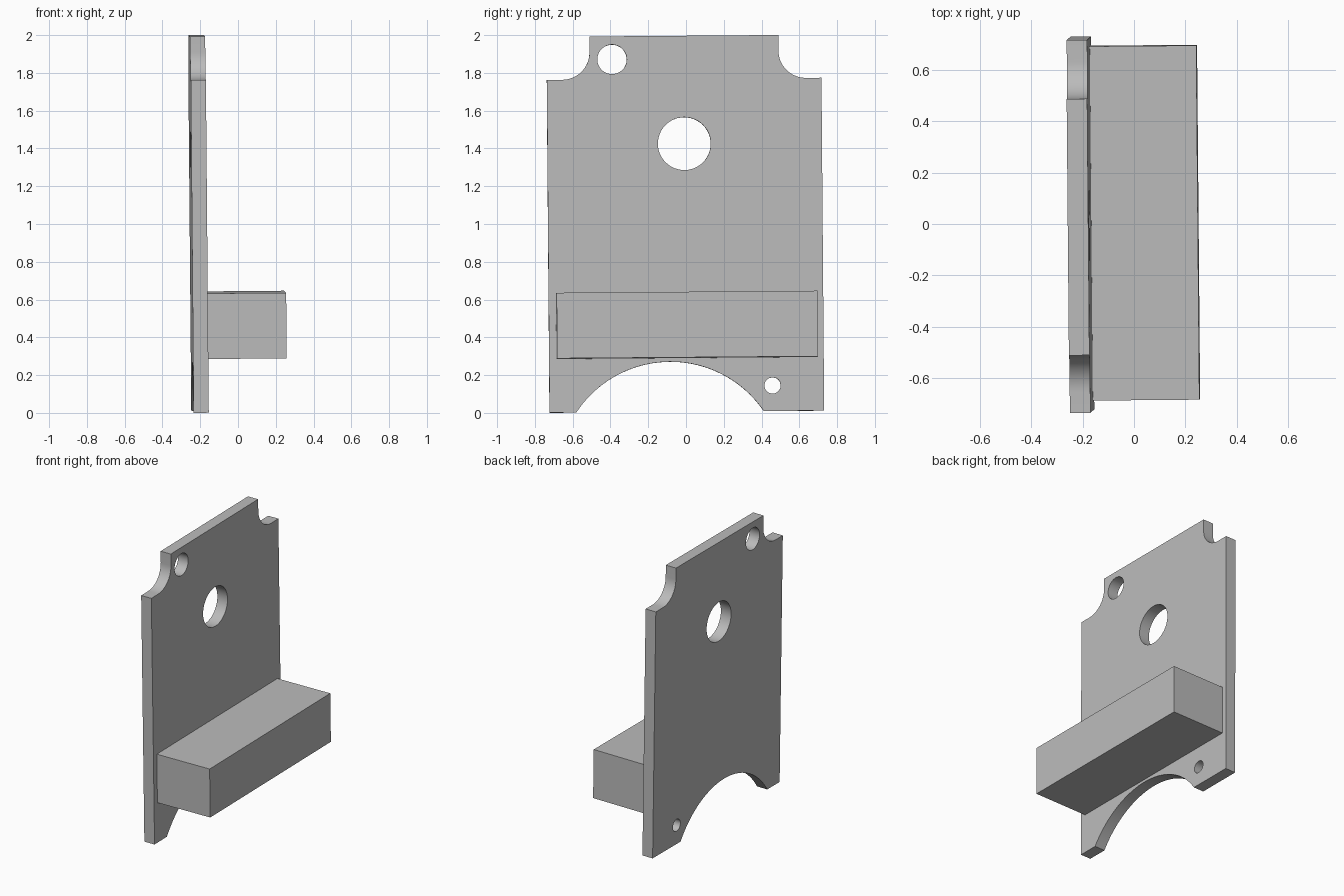
import bpy
import bmesh
from math import sin, cos, asin, pi
from mathutils import Matrix, Vector

cube = bpy.data.objects.get("Cube")
if cube:
    bpy.data.objects.remove(cube, do_unlink=True)

grey = bpy.data.materials.new("plain grey")
grey.use_nodes = True
COLOUR = (0.5, 0.5, 0.5, 1)
grey.diffuse_color = COLOUR
grey.node_tree.nodes["Principled BSDF"].inputs["Base Color"].default_value = COLOUR

# The whole bracket stands very slightly askew
TILT = (0.008, -0.0087, 0.0087)


def arc(cy, cz, radius, start, end, steps):
    """Points of an arc in the YZ plane."""
    return [(cy + radius * cos(a), cz + radius * sin(a))
            for a in (start + (end - start) * i / steps for i in range(steps + 1))]


def circle(cy, cz, radius, steps=48):
    return arc(cy, cz, radius, 0, 2 * pi, steps)[:-1]


def extruded(name, loops, x0, x1):
    """Fill the outline (first loop) with its holes and extrude along x."""
    bm = bmesh.new()
    for loop in loops:
        verts = [bm.verts.new((x0, y, z)) for y, z in loop]
        for a, b in zip(verts, verts[1:] + verts[:1]):
            bm.edges.new((a, b))
    bmesh.ops.triangle_fill(bm, use_beauty=True, use_dissolve=False,
                            edges=bm.edges[:], normal=Vector((1, 0, 0)))
    made = bmesh.ops.extrude_face_region(bm, geom=bm.faces[:], use_keep_orig=True)
    moved = [v for v in made["geom"] if isinstance(v, bmesh.types.BMVert)]
    bmesh.ops.translate(bm, verts=moved, vec=(x1 - x0, 0, 0))
    bmesh.ops.recalc_face_normals(bm, faces=bm.faces[:])
    return finish(name, bm)


def finish(name, bm):
    mesh = bpy.data.meshes.new(name)
    bm.to_mesh(mesh)
    bm.free()
    mesh.materials.append(grey)
    obj = bpy.data.objects.new(name, mesh)
    bpy.context.collection.objects.link(obj)
    obj.rotation_euler = TILT
    return obj


# Plate outline: notched upper corners and a wide arch at the foot
LEFT, RIGHT, FOOT, TOP, SHOULDER = -0.721, 0.733, 0.008, 1.998, 1.77
NOTCH_L, NOTCH_R, R = -0.494, 0.506, 0.145
ARCH_Y, ARCH_Z, ARCH_R = -0.083, -0.324, 0.597
spring = asin((FOOT - ARCH_Z) / ARCH_R)

outline = [(LEFT, FOOT)]
outline += arc(ARCH_Y, ARCH_Z, ARCH_R, pi - spring, spring, 40)
outline += [(RIGHT, FOOT), (RIGHT, SHOULDER)]
outline += arc(NOTCH_R + R, SHOULDER + R, R, 1.5 * pi, pi, 16)
outline += [(NOTCH_R, TOP), (NOTCH_L, TOP)]
outline += arc(NOTCH_L - R, SHOULDER + R, R, 0, -pi / 2, 16)
outline += [(LEFT, SHOULDER)]

# Upper corner hole, centre hole and small foot hole
holes = [circle(-0.375, 1.876, 0.078), circle(0.004, 1.427, 0.14),
         circle(0.461, 0.143, 0.043)]

plate = extruded("back_plate", [outline] + holes, -0.241, -0.161)

# Ledge block standing out from the plate
bm = bmesh.new()
low, high = Vector((-0.165, -0.682, 0.292)), Vector((0.2545, 0.699, 0.639))
size = high - low
bmesh.ops.create_cube(bm, size=1, matrix=Matrix.Translation((low + high) / 2)
                      @ Matrix.Diagonal((*size, 1)))
ledge = finish("ledge_block", bm)

# Smooth the curved walls, keep the edges sharp
bpy.ops.object.select_all(action="DESELECT")
plate.select_set(True)
bpy.context.view_layer.objects.active = plate
bpy.ops.object.shade_smooth_by_angle(angle=0.5)
